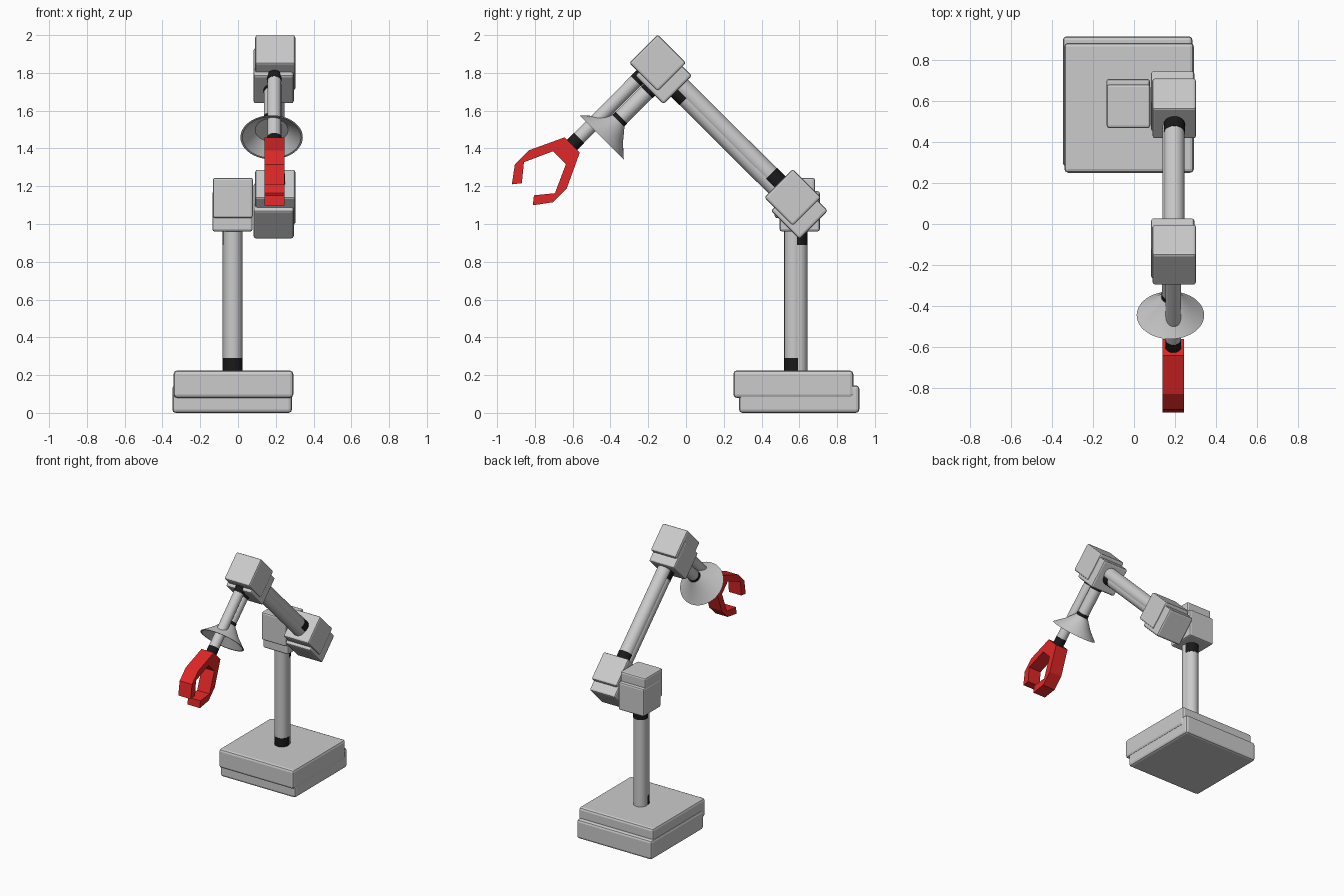
import bpy, bmesh, math
from mathutils import Vector

if "Cube" in bpy.data.objects:
    bpy.data.objects.remove(bpy.data.objects["Cube"])

black = bpy.data.materials.new("black")
black.diffuse_color = (0.01, 0.01, 0.01, 1)
black.use_nodes = True
black.node_tree.nodes["Principled BSDF"].inputs["Base Color"].default_value = black.diffuse_color
red = bpy.data.materials.new("red")
red.diffuse_color = (0.75, 0.02, 0.02, 1)
red.use_nodes = True
red.node_tree.nodes["Principled BSDF"].inputs["Base Color"].default_value = red.diffuse_color


def finish(name, bm, mat=None, smooth=False):
    bmesh.ops.recalc_face_normals(bm, faces=bm.faces)
    me = bpy.data.meshes.new(name)
    bm.to_mesh(me)
    bm.free()
    ob = bpy.data.objects.new(name, me)
    bpy.context.collection.objects.link(ob)
    if mat:
        me.materials.append(mat)
    if smooth:
        bpy.ops.object.select_all(action='DESELECT')
        ob.select_set(True)
        bpy.context.view_layer.objects.active = ob
        bpy.ops.object.shade_smooth_by_angle(angle=math.radians(35))
    return ob


def box(name, center, size, tilt=0, bevel=0.012):
    bm = bmesh.new()
    bmesh.ops.create_cube(bm, size=1)
    bmesh.ops.scale(bm, vec=size, verts=bm.verts)
    ob = finish(name, bm)
    ob.location = center
    ob.rotation_euler.x = math.radians(tilt)
    mod = ob.modifiers.new("bevel", 'BEVEL')
    mod.width, mod.segments = bevel, 2
    return ob


def lathe(name, base, axis, profile, mat=None, steps=40):
    # revolve (radius, height) points around an axis
    bm = bmesh.new()
    vs = [bm.verts.new((r, 0, h)) for r, h in profile]
    es = [bm.edges.new(e) for e in zip(vs, vs[1:])]
    bmesh.ops.spin(bm, geom=vs + es, cent=(0, 0, 0), axis=(0, 0, 1),
                   angle=math.tau, steps=steps)
    bmesh.ops.remove_doubles(bm, verts=bm.verts, dist=1e-5)
    ob = finish(name, bm, mat, True)
    ob.location = base
    ob.rotation_euler = Vector(axis).to_track_quat('Z', 'Y').to_euler()
    return ob


def tube(name, a, b, r, mat=None):
    a, b = Vector(a), Vector(b)
    L = (b - a).length
    return lathe(name, a, b - a, [(0, 0), (r, 0), (r, L), (0, L)], mat)


def ringed_tube(name, a, b, r, *rings):
    # grey tube with black collars given as (start, end) distances from a
    a, b = Vector(a), Vector(b)
    d = (b - a).normalized()
    tube(name, a, b, r)
    for i, (s, e) in enumerate(rings):
        tube(f"{name}_collar_{i}", a + d * s, a + d * e, r + 0.0015, black)


# base plates
box("base_upper", (-0.024, 0.568, 0.152), (0.633, 0.635, 0.145), bevel=0.018)
box("base_lower", (-0.031, 0.599, 0.073), (0.634, 0.637, 0.146), bevel=0.018)

# post
ringed_tube("post_front", (-0.027, 0.57, 0.15), (-0.027, 0.57, 1.1), 0.05, (0.05, 0.14))
ringed_tube("post_rear", (-0.031, 0.593, 0.1), (-0.031, 0.593, 1.03), 0.05, (0.79, 0.89))

# joint housings: fixed pair, then tilted shoulder and elbow pairs
S = (0.213,) * 3
box("post_head_upper", (-0.027, 0.576, 1.138), S)
box("post_head_lower", (-0.029, 0.602, 1.067), S)
shoulder_a, shoulder_b = (0.197, 0.565, 1.141), (0.189, 0.600, 1.070)
elbow_a, elbow_b = (0.197, -0.150, 1.853), (0.189, -0.119, 1.785)
for name, c in (("shoulder_upper", shoulder_a), ("shoulder_lower", shoulder_b),
                ("elbow_upper", elbow_a), ("elbow_lower", elbow_b)):
    box(name, c, S, 45)

# long arm
ringed_tube("upper_arm_top", shoulder_a, elbow_a, 0.05, (0.08, 0.17))
ringed_tube("upper_arm_bottom", elbow_b, shoulder_b, 0.05, (0.08, 0.17))

# forearm
ringed_tube("forearm", (0.192, -0.16, 1.863), (0.192, -0.61, 1.411), 0.037,
            (0.08, 0.15), (0.575, 0.635))
cone_axis = Vector((0, 1, 1)).normalized()
rim = Vector((0.178, -0.446, 1.459))
ringed_tube("forearm_cone_stem", (0.18, -0.119, 1.785), rim + cone_axis * 0.1, 0.042,
            (0.07, 0.125), (0.315, 0.345))

# flared cone, hollow at the rim
lathe("wrist_cone", rim, cone_axis,
      [(0, 0.125), (0.045, 0.125), (0.099, 0.06), (0.165, 0.0), (0.155, 0.0),
       (0.087, 0.055), (0, 0.055)], steps=48)

# claw: half profile along (side, forward) of the forearm, mirrored
half = [(0.056, 0.0), (0.142, 0.129), (0.142, 0.208), (0.078, 0.295),
        (0.045, 0.335 - 0.074), (0.116, 0.193), (0.05, 0.074)]
side = Vector((0, -1, 1)).normalized()
fwd = Vector((0, -1, -1)).normalized()
half = []
# half outline read in the y-z plane
for y, z in ((-0.642, 1.459), (-0.832, 1.390), (-0.906, 1.316), (-0.922, 1.210),
             (-0.869, 1.216), (-0.858, 1.327), (-0.705, 1.385)):
    v = Vector((0, y + 0.602, z - 1.419))
    half.append((v.dot(side), v.dot(fwd)))
outline = half + [(-s, f) for s, f in reversed(half)]
bm = bmesh.new()
org = Vector((0.14, -0.602, 1.419))
face = bm.faces.new([bm.verts.new(org + side * s + fwd * f) for s, f in outline])
new = bmesh.ops.extrude_face_region(bm, geom=[face])["geom"]
bmesh.ops.translate(bm, vec=(0.105, 0, 0),
                    verts=[v for v in new if isinstance(v, bmesh.types.BMVert)])
finish("claw", bm, red)
